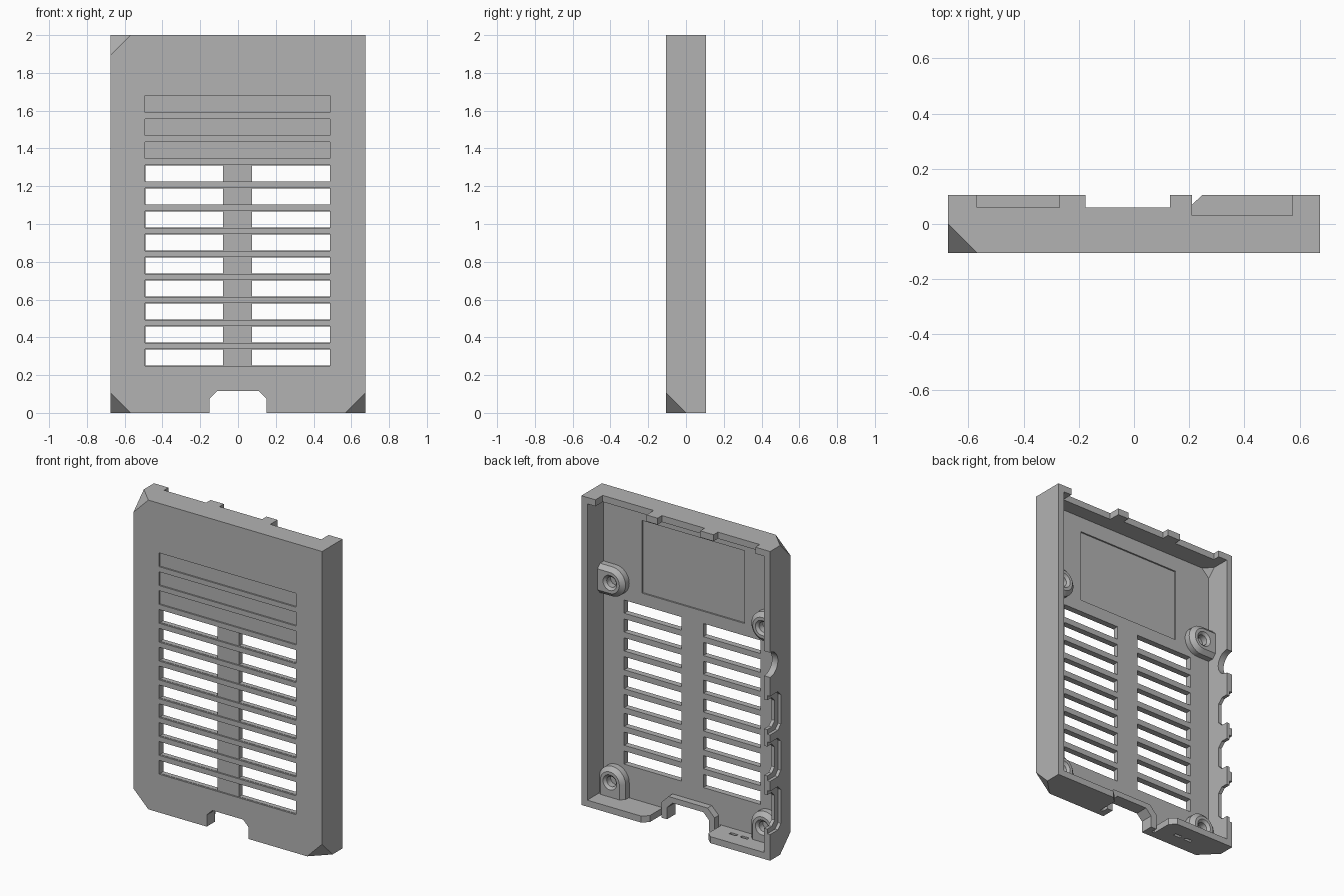
import bpy, bmesh, math
from itertools import product

cube = bpy.data.objects.get("Cube")
if cube:
    bpy.data.objects.remove(cube, do_unlink=True)

grey = bpy.data.materials.new("plain grey")
grey.use_nodes = True
GREY = (0.45, 0.45, 0.45, 1)
grey.diffuse_color = GREY
grey.node_tree.nodes["Principled BSDF"].inputs["Base Color"].default_value = GREY

W, D, H = 0.675, 0.105, 2.0    # half width, half depth, height
T = 0.042                      # wall thickness
FLOOR = -D + T                 # inner face of the front panel


def hull(name, points):
    """Convex solid around a set of points."""
    bm = bmesh.new()
    for p in points:
        bm.verts.new(p)
    out = bmesh.ops.convex_hull(bm, input=bm.verts)
    junk = {g for g in out["geom_interior"] + out["geom_unused"]
            if isinstance(g, bmesh.types.BMVert)}
    bmesh.ops.delete(bm, geom=list(junk), context='VERTS')
    bmesh.ops.dissolve_limit(bm, angle_limit=0.01, verts=bm.verts, edges=bm.edges)
    bmesh.ops.recalc_face_normals(bm, faces=bm.faces)
    mesh = bpy.data.meshes.new(name)
    bm.to_mesh(mesh)
    bm.free()
    mesh.materials.append(grey)
    ob = bpy.data.objects.new(name, mesh)
    bpy.context.collection.objects.link(ob)
    return ob


def box(x0, x1, y0, y1, z0, z1):
    return hull("cutter", product((x0, x1), (y0, y1), (z0, z1)))


def prism(name, outline, axis, a, b):
    """Extrude a convex 2D outline along an axis (0 = x, 1 = y, 2 = z)."""
    return hull(name, [p[:axis] + (t,) + p[axis:] for t in (a, b) for p in outline])


def cut(target, cutter):
    cutter.hide_render = True
    mod = target.modifiers.new("cut", 'BOOLEAN')
    mod.operation, mod.solver, mod.object = 'DIFFERENCE', 'EXACT', cutter
    bpy.context.view_layer.objects.active = target
    bpy.ops.object.modifier_apply(modifier=mod.name)
    bpy.data.objects.remove(cutter, do_unlink=True)


def ring(cx, cz, r, y, n=32):
    return [(cx + r * math.cos(i * math.tau / n), y, cz + r * math.sin(i * math.tau / n))
            for i in range(n)]


def tray(name, x, y0, y1, z0, z1, c):
    """Box with three front corners sliced off by c."""
    pts = []
    for sx, (y, sy), (z, sz) in product((-1, 1), ((y0, 1), (y1, 0)), ((z0, 1), (z1, -1))):
        if sy and not (sx > 0 and sz < 0):
            pts += [(sx * (x - c), y, z), (sx * x, y + c, z), (sx * x, y, z + sz * c)]
        else:
            pts.append((sx * x, y, z))
    return hull(name, pts)


# Hollow shell, open at the back
shell = tray("case_shell", W, -D, D, 0, H, 0.107)
cut(shell, tray("cutter", W - T, FLOOR, D + 0.1, T, H - T, 0.052))

# Shallow grooves on the front, the lower nine opened into vents
for row in range(12):
    z = 0.25 + 0.122 * row
    cut(shell, box(-0.492, 0.488, -0.2, -D + 0.01, z - 0.002, z + 0.087))
    if row < 9:
        for x0, x1 in ((-0.49, -0.08), (0.075, 0.486)):
            cut(shell, box(x0, x1, -0.2, 0, z, z + 0.085))

# Shallow rectangular recess inside
cut(shell, box(-0.375, 0.36, FLOOR - 0.01, 0, 1.39, 1.86))

# Port notches in the top wall
for x0, x1, y in ((-0.57, -0.27, 0.06), (-0.175, 0.13, 0.06), (0.21, 0.575, 0.03)):
    cut(shell, box(x0, x1, y, 0.2, H - 0.06, H + 0.1))

# Wide flared notch in the bottom wall
flare = [(s * x, y) for s in (-1, 1)
         for x, y in ((0.21, FLOOR + 0.001), (0.21, 0.07), (0.27, 0.125))]
slot = [(s * x, y) for s in (-1, 1) for x, y in ((0.21, FLOOR + 0.001), (0.21, 0.2))]
cut(shell, prism("cutter", slot, 2, -0.05, T + 0.01))
cut(shell, prism("cutter", [(s * x, y) for s in (-1, 1)
                            for x, y in ((0.2, 0.061), (0.27, 0.125))], 2, -0.05, T + 0.01))

# Card opening through the front panel, with a raised lip around it
def arch(x, z, c):
    return [(s * a, b) for s in (-1, 1) for a, b in ((x, 0.0), (x, z - c), (x - c, z))]


def card_cutter():
    return prism("cutter", [(x, z if z else -0.05) for x, z in arch(0.15, 0.115, 0.04)],
                 1, -0.2, 0.05)


cut(shell, card_cutter())
lip = prism("card_slot_lip", arch(0.19, 0.15, 0.05), 1, FLOOR - 0.005, -0.02)
cut(lip, card_cutter())

# Two small light slots in the bottom wall
for x in (-0.34, -0.42):
    cut(shell, box(x - 0.025, x + 0.025, -0.01, 0.01, -0.05, 0.1))

# Connector openings in the side wall: stepped pockets and a round socket
def port(zc, half, y, c):
    return [(0.2, zc - half), (y + c, zc - half), (y, zc - half + c),
            (y, zc + half - c), (y + c, zc + half), (0.2, zc + half)]


for zc, half in ((0.309, 0.14), (0.638, 0.125), (0.938, 0.125)):
    cut(shell, prism("cutter", port(zc, half, -0.005, 0.03), 0, -0.75, -0.655))
    cut(shell, prism("cutter", port(zc, half - 0.03, 0.03, 0.03), 0, -0.75, -0.6))
socket = [(D + 0.08 * math.cos(i * math.tau / 32), 1.265 + 0.08 * math.sin(i * math.tau / 32))
          for i in range(32)]
cut(shell, prism("cutter", socket, 0, -0.75, -0.6))

# Screw standoffs, bevelled and joined to the nearest wall
parts = [shell, lip]
for side, sx in (("left", 1), ("right", -1)):
    for level, z in (("upper", 1.43), ("lower", 0.14)):
        x = sx * 0.545
        pts = []
        for r, y in ((0.095, FLOOR - 0.007), (0.095, -0.025), (0.068, 0.0)):
            pts += ring(x, z, r, y)
            for s in (-r, r):
                pts.append((sx * 0.645, y, z + s) if level == "upper" else (x + s, y, 0.03 + 0.015))
        post = hull(f"{level}_{side}_standoff", pts)
        cut(post, hull("cutter", ring(x, z, 0.033, -0.055) + ring(x, z, 0.033, 0.05)))
        cut(post, hull("cutter", ring(x, z, 0.03, -0.018) + ring(x, z, 0.055, 0.006)))
        parts.append(post)

# Smooth the round surfaces, keep the edges crisp
bpy.ops.object.select_all(action='DESELECT')
for ob in parts:
    ob.select_set(True)
bpy.context.view_layer.objects.active = shell
bpy.ops.object.shade_smooth_by_angle(angle=math.radians(25))
